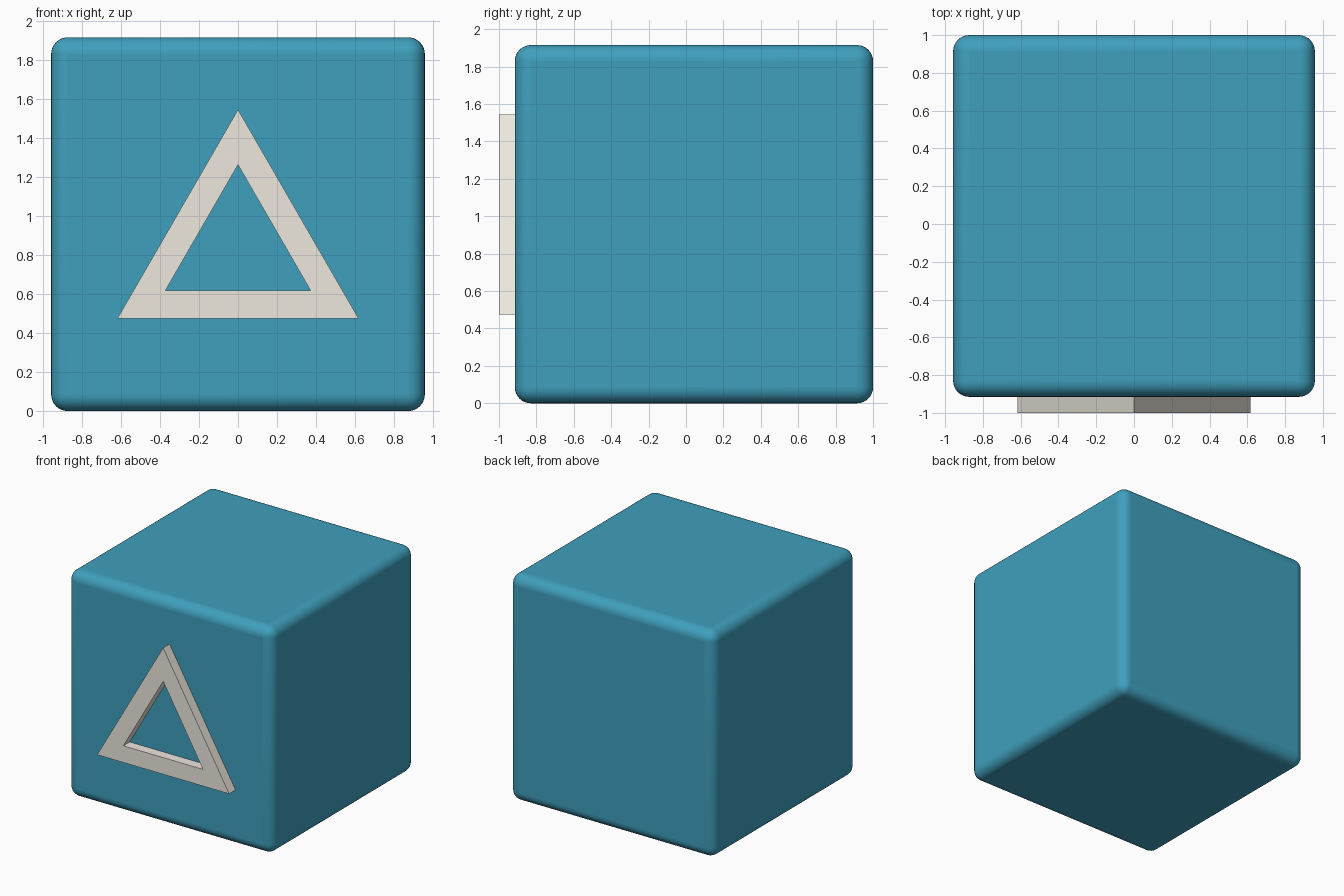
import bpy, bmesh, math

if "Cube" in bpy.data.objects:
    bpy.data.objects.remove(bpy.data.objects["Cube"])

SIZE = 1.915          # cube edge length
FRONT = -0.915        # y of the cube's front face
CENTRE_Z = 0.832      # centre height of the triangle


def material(name, color):
    mat = bpy.data.materials.new(name)
    mat.diffuse_color = color
    mat.use_nodes = True
    mat.node_tree.nodes["Principled BSDF"].inputs["Base Color"].default_value = mat.diffuse_color
    return mat


def triangle(bm, radius, y):
    # equilateral triangle of vertices, point up, facing -y
    angles = [math.pi / 2 + i * math.tau / 3 for i in range(3)]
    return [bm.verts.new((radius * math.cos(a), y, CENTRE_Z + radius * math.sin(a)))
            for a in angles]


# Rounded cube body
bpy.ops.mesh.primitive_cube_add(size=SIZE, location=(0, FRONT + SIZE / 2, SIZE / 2))
body = bpy.context.object
body.name = "rounded_cube"
body.data.materials.append(material("teal", (0.05, 0.35, 0.51, 1)))
bevel = body.modifiers.new("rounded_edges", 'BEVEL')
bevel.width = 0.085
bevel.segments = 8
bpy.ops.object.shade_smooth_by_angle(angle=math.radians(40))

# Raised triangular frame on the front, slightly sunk into the cube
bm = bmesh.new()
rings = [triangle(bm, radius, y) for radius, y in
         ((0.713, -1.0), (0.43, -1.0), (0.43, FRONT + 0.01), (0.713, FRONT + 0.01))]
for k in range(4):
    a, b = rings[k], rings[(k + 1) % 4]
    for i in range(3):
        j = (i + 1) % 3
        bm.faces.new((a[i], a[j], b[j], b[i]))
bmesh.ops.recalc_face_normals(bm, faces=bm.faces)
mesh = bpy.data.meshes.new("triangle_frame")
bm.to_mesh(mesh)
bm.free()
mesh.materials.append(material("cream", (0.85, 0.80, 0.73, 1)))
frame = bpy.data.objects.new("triangle_frame", mesh)
bpy.context.collection.objects.link(frame)
